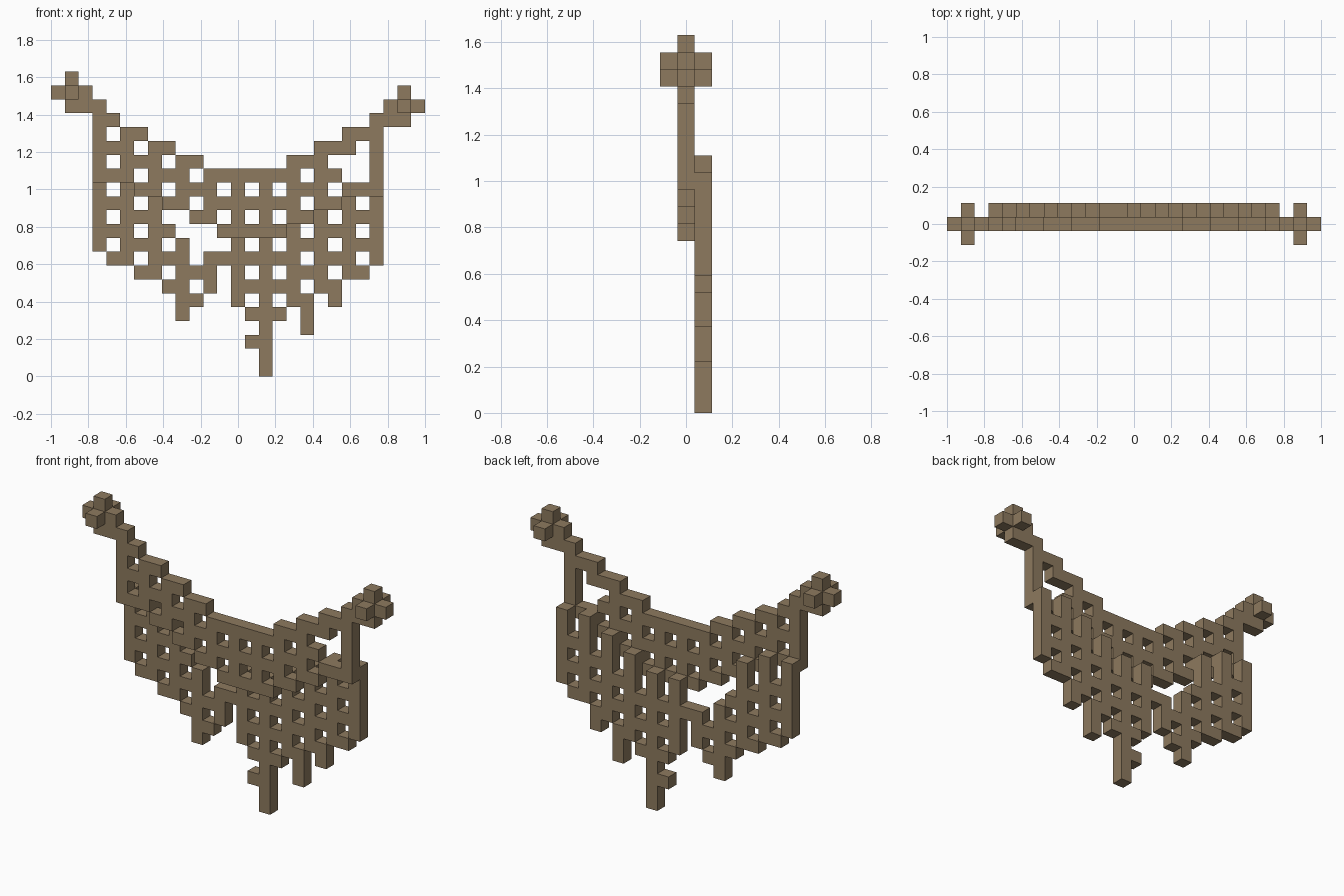
import bpy, bmesh
from mathutils import Vector

cube = bpy.data.objects.get("Cube")
if cube:
    bpy.data.objects.remove(cube, do_unlink=True)

U = 2 / 27                      # size of one block
SAG = {4: 14, 6: 13, 8: 12, 10: 11, 12: 10, 14: 10, 16: 10, 18: 11, 20: 12, 22: 13}

rope = bpy.data.materials.new("weathered_rope")
colour = (0.27, 0.195, 0.114, 1)
rope.diffuse_color = colour
rope.use_nodes = True
bsdf = rope.node_tree.nodes["Principled BSDF"]
bsdf.inputs["Base Color"].default_value = colour
bsdf.inputs["Roughness"].default_value = 0.9


def post(col, low, high, y):
    return {(col, y, r) for r in range(low, high + 1)}


def bar(first, last, row, y):
    return {(c, y, row) for c in range(first, last + 1)}


def knot(c, r):
    return {(c, 0, r), (c - 1, 0, r), (c + 1, 0, r), (c, -1, r), (c, 1, r),
            (c, 0, r - 1), (c, 0, r + 1)}


def post_bottom(c):
    """Lowest row of a front post; it follows the sagging lower rope."""
    if c == 3:
        return 14
    if c == 23:
        return 13
    return SAG[c - 1] if c < 13 else SAG[c + 1]


def post_top(c):
    """Highest row of a front post, level with the upper rope."""
    return {3: 19, 23: 18}.get(c) or SAG[c + 1] + 4


# Front net: posts on odd columns, three sagging strands between them
front = set()
for c in range(3, 24, 2):
    front |= post(c, post_bottom(c), post_top(c), 0)
for c, b in SAG.items():
    front |= {(c, 0, b), (c, 0, b + 2), (c, 0, b + 4)}
front -= {(21, 0, 14), (21, 0, 15), (22, 0, 15)}          # torn corner
front |= bar(2, 3, 19, 0) | bar(23, 24, 18, 0)            # ropes to the knots

# Back net: hangs behind the lower rope
back = set()
for c in range(3, 24, 2):
    low = {3: 9, 23: 8}.get(c) or post_bottom(c) - 6
    back |= post(c, low, post_bottom(c), 1)
for c, b in SAG.items():
    back |= {(c, 1, b - 2), (c, 1, b - 4), (c, 1, b - 6)}
back -= post(9, 10, 12, 1) | post(11, 9, 11, 1) | post(11, 5, 5, 1)   # large tear
back -= {(10, 1, 9), (12, 1, 6), (12, 1, 4), (13, 1, 4)}

# Loose ends hanging below the back net
tails = (post(15, 0, 3, 1) | {(14, 1, 2)} | post(18, 3, 4, 1)
         | post(20, 5, 5, 1) | post(9, 4, 5, 1))

parts = {"front_net": front, "back_net": back, "loose_ends": tails,
         "right_knot": knot(1, 20), "left_knot": knot(25, 19)}
filled = set().union(*parts.values())
done = set()


def build(name, cells):
    """Make a mesh of the exposed block faces of one part."""
    bm = bmesh.new()
    corners = {}

    def corner(p):
        key = tuple(round(v * 2) for v in p)
        if key not in corners:
            corners[key] = bm.verts.new(((p[0] - 13) * U, p[1] * U, (p[2] + 0.5) * U))
        return corners[key]

    for cell in sorted(cells):
        for axis in range(3):
            for sign in (-1, 1):
                n = Vector((0, 0, 0))
                n[axis] = sign
                if tuple(int(a + b) for a, b in zip(cell, n)) in filled:
                    continue
                u = Vector((0, 0, 0))
                u[(axis + 1) % 3] = 1
                v = n.cross(u)
                mid = Vector(cell) + n / 2
                bm.faces.new([corner(mid + (u * a + v * b) / 2)
                              for a, b in ((-1, -1), (1, -1), (1, 1), (-1, 1))])
    mesh = bpy.data.meshes.new(name)
    bm.to_mesh(mesh)
    bm.free()
    mesh.materials.append(rope)
    bpy.context.collection.objects.link(bpy.data.objects.new(name, mesh))


for name, cells in parts.items():
    build(name, cells - done)
    done |= cells
